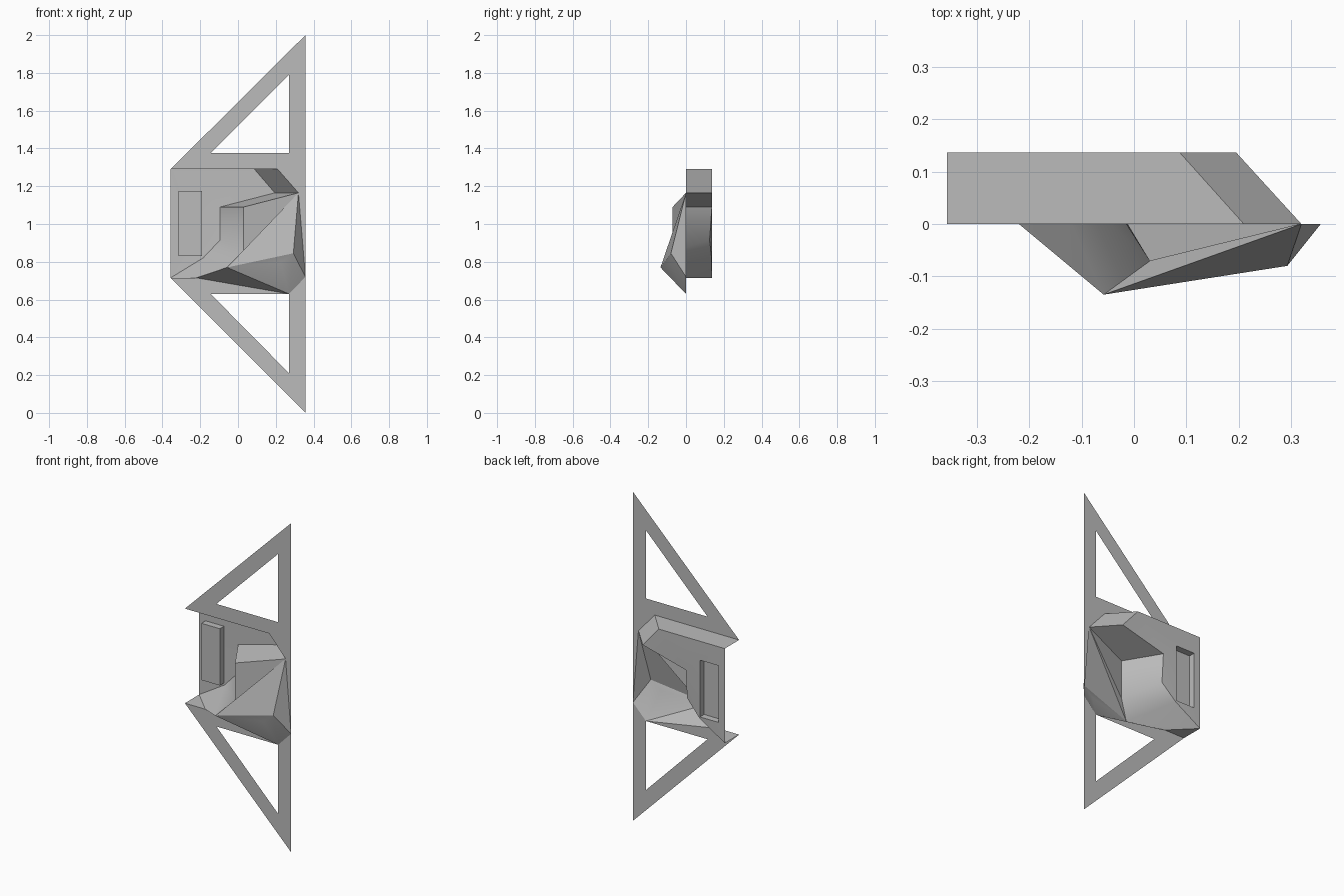
import bpy
import bmesh
from math import radians

cube = bpy.data.objects.get("Cube")
if cube:
    bpy.data.objects.remove(cube, do_unlink=True)

# One plain grey material
grey = bpy.data.materials.new("plain_grey")
grey.use_nodes = True
colour = (0.5, 0.5, 0.5, 1)
grey.diffuse_color = colour
grey.node_tree.nodes["Principled BSDF"].inputs["Base Color"].default_value = colour

EDGE = 0.357     # half width of the frame
BACK = 0.137     # depth of the recessed panel
HIGH = 1.29      # top of the recess
LOW = 0.715      # bottom of the recess

# Shared corner points
points = {
    # flat frame, lying on y = 0
    "upper_tip": (-EDGE, 0, HIGH), "upper_apex": (EDGE, 0, 2),
    "upper_hole_tip": (-0.145, 0, 1.375), "upper_hole_apex": (0.27, 0, 1.79),
    "upper_hole_corner": (0.27, 0, 1.375),
    "lower_tip": (-EDGE, 0, LOW), "lower_apex": (EDGE, 0, 0),
    "lower_hole_tip": (-0.145, 0, 0.63), "lower_hole_apex": (0.27, 0, 0.21),
    "lower_hole_corner": (0.27, 0, 0.63),
    "bevel_start": (0.21, 0, HIGH), "bevel_end": (0.32, 0, 1.165),
    "cowl_side": (EDGE, 0, 0.72), "cowl_tip": (-0.22, 0, LOW),
    # recessed panel
    "panel_low": (-EDGE, BACK, LOW), "panel_high": (-EDGE, BACK, HIGH),
    "panel_bevel_start": (0.087, BACK, HIGH), "panel_bevel_end": (0.195, BACK, 1.165),
    "duct_back_high": (-0.095, BACK, 1.09), "duct_back_mid": (-0.095, 0.125, 0.915),
    "duct_back_low": (-0.185, 0.135, 0.82),
    # raised cowl
    "duct_front_high": (0.03, -0.071, 1.09), "duct_front_mid": (0.03, -0.071, 0.855),
    "cowl_nose": (-0.058, -0.135, 0.77), "cowl_corner": (0.293, -0.08, 0.845),
    "cowl_lip": (0.227, -0.086, 0.795),
}

# Rectangular pocket pressed forward from the panel
for side, x in (("left", -0.315), ("right", -0.19)):
    for level, z in (("low", 0.83), ("high", 1.175)):
        points[f"rim_{side}_{level}"] = (x, BACK, z)
        points[f"floor_{side}_{level}"] = (x, BACK - 0.04, z)


def build(name, faces, angle=1):
    """Make an open sheet from faces listed by point name."""
    bm = bmesh.new()
    verts = {}
    for face in faces:
        for key in face.split():
            if key not in verts:
                verts[key] = bm.verts.new(points[key])
        bm.faces.new([verts[key] for key in face.split()])
    bmesh.ops.recalc_face_normals(bm, faces=bm.faces)
    bm.normal_update()
    # Turn the sheet towards the front
    if sum(f.normal.y * f.calc_area() for f in bm.faces) > 0:
        bmesh.ops.reverse_faces(bm, faces=bm.faces)
    mesh = bpy.data.meshes.new(name)
    bm.to_mesh(mesh)
    bm.free()
    mesh.materials.append(grey)
    obj = bpy.data.objects.new(name, mesh)
    bpy.context.collection.objects.link(obj)
    bpy.ops.object.select_all(action="DESELECT")
    obj.select_set(True)
    bpy.context.view_layer.objects.active = obj
    bpy.ops.object.shade_smooth_by_angle(angle=radians(angle))
    return obj


# Flat frame with two triangular openings
build("triangle_frame", [
    "upper_tip upper_apex upper_hole_apex upper_hole_tip",
    "upper_apex cowl_side bevel_end upper_hole_corner upper_hole_apex",
    "upper_hole_corner bevel_end bevel_start",
    "upper_hole_tip upper_hole_corner bevel_start upper_tip",
    "lower_tip lower_hole_tip lower_hole_apex lower_apex",
    "lower_apex lower_hole_apex lower_hole_corner cowl_side",
    "lower_tip cowl_tip lower_hole_corner lower_hole_tip",
])

# Walls joining the frame to the panel
build("recess_walls", [
    "upper_tip bevel_start panel_bevel_start panel_high",
    "bevel_start bevel_end panel_bevel_end panel_bevel_start",
    "bevel_end duct_front_high duct_back_high panel_bevel_end",
    "lower_tip panel_low cowl_tip",
])

# Panel around the pocket, with the pocket itself
panel = [
    "panel_low panel_high rim_left_high rim_left_low",
    "panel_high panel_bevel_start rim_right_high rim_left_high",
    "panel_bevel_start panel_bevel_end duct_back_high rim_right_high",
    "rim_right_high duct_back_high duct_back_mid duct_back_low rim_right_low",
    "panel_low rim_left_low rim_right_low duct_back_low",
]
loop = ["left_low", "left_high", "right_high", "right_low"]
for a, b in zip(loop, loop[1:] + loop[:1]):
    panel.append(f"rim_{a} rim_{b} floor_{b} floor_{a}")
panel.append(" ".join("floor_" + corner for corner in loop))
build("back_panel", panel, 15)

# Curved duct wall sweeping down towards the tip
build("duct_wall", [
    "duct_front_high duct_front_mid duct_back_mid duct_back_high",
    "duct_front_mid cowl_nose duct_back_low duct_back_mid",
    "cowl_nose cowl_tip panel_low duct_back_low",
], 60)

# Faceted cowl standing out from the frame
build("front_cowl", [
    "bevel_end duct_front_high duct_front_mid",
    "bevel_end duct_front_mid cowl_nose",
    "bevel_end cowl_nose cowl_corner",
    "bevel_end cowl_corner cowl_side",
    "cowl_corner cowl_side lower_hole_corner cowl_lip",
    "cowl_nose cowl_lip cowl_corner",
    "cowl_nose lower_hole_corner cowl_lip",
    "cowl_nose cowl_tip lower_hole_corner",
], 20)
